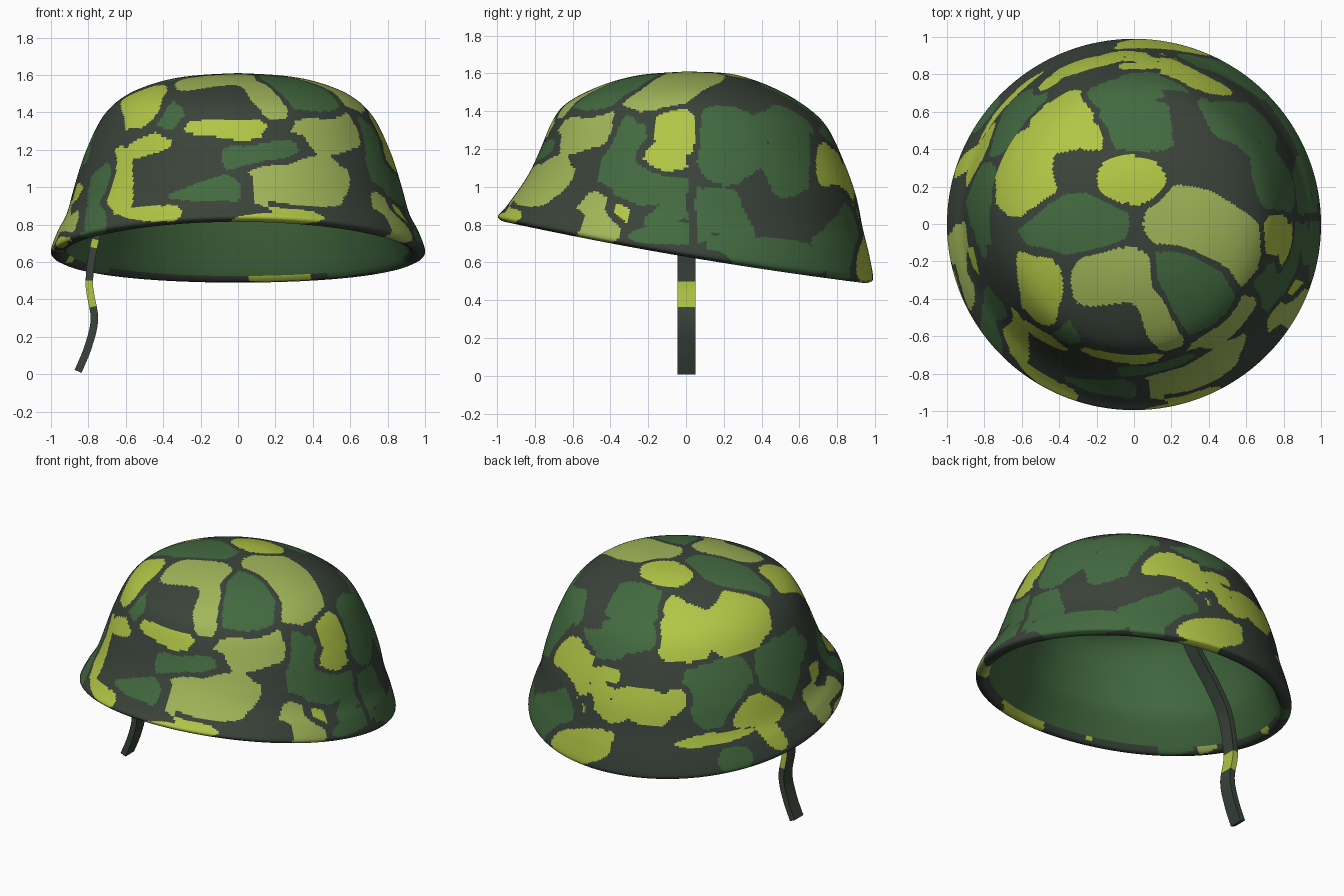
import bpy, bmesh, math
from mathutils import Vector, noise

if "Cube" in bpy.data.objects:
    bpy.data.objects.remove(bpy.data.objects["Cube"])

# --- flat colours
COLOURS = [("dark_green", (.042, .056, .042)), ("mid_green", (.056, .145, .052)),
           ("lime", (.44, .56, .06)), ("olive", (.36, .47, .10))]
MATS = []
for name, c in COLOURS:
    m = bpy.data.materials.new(name)
    m.diffuse_color = (*c, 1)
    m.use_nodes = True
    m.node_tree.nodes["Principled BSDF"].inputs["Base Color"].default_value = m.diffuse_color
    MATS.append(m)
D, G, L, O = 0, 1, 2, 3

# --- camouflage patches: ellipses laid on from several directions
BLOBS = []


def patches(direction, limit, rows):
    """rows: u, v, radius u, radius v, turn in degrees, colour"""
    v = Vector(direction).normalized()
    r = (-v).cross(Vector((0, 0, 1))).normalized()
    up = v.cross(r)
    for a, b, ra, rb, deg, col in rows:
        c, s = math.cos(math.radians(deg)), math.sin(math.radians(deg))
        au, av = r * c + up * s, up * c - r * s
        BLOBS.append((v, limit, au, av, a * c + b * s, b * c - a * s, ra, rb, min(ra, rb), col))


patches((0, -1, 0), .15, [  # front
    (-.5, 1.44, .12, .09, 20, L), (.06, 1.54, .22, .035, -8, O), (.18, 1.43, .06, .09, 20, O),
    (.38, 1.47, .15, .1, -20, G), (-.37, 1.38, .08, .11, 0, G), (-.02, 1.31, .25, .05, 0, L),
    (.47, 1.27, .17, .09, 0, O), (-.47, 1.22, .12, .07, 30, L), (-.64, 1.03, .08, .17, -10, L),
    (.32, 1.02, .28, .13, 0, O), (.2, 1.2, .25, .08, 10, G), (-.1, .98, .24, .08, 10, G),
    (-.38, .86, .25, .04, 0, L), (.2, .84, .22, .04, 5, L), (.85, .88, .1, .09, -40, L),
    (.74, 1.2, .05, .19, 10, G), (-.78, .86, .09, .12, 0, G), (-.88, .92, .05, .1, -20, L),
    (-.95, .7, .06, .06, 0, L), (-.23, .86, .1, .05, 0, G), (-.35, 1.1, .2, .1, 0, D),
    (-.75, 1.27, .08, .17, -15, D), (.64, .93, .06, .16, 0, D), (-.1, 1.46, .2, .08, 0, D),
    ])
patches((1, 0, 0), .15, [  # right side
    (-.14, 1.5, .23, .09, 15, O), (-.45, 1.46, .2, .05, 38, G), (-.52, 1.3, .19, .1, 20, O),
    (-.75, 1.03, .18, .1, 50, O), (-.93, .87, .06, .06, 0, L), (-.46, .84, .13, .15, 0, O),
    (-.22, .98, .25, .17, 0, G), (-.32, 1.25, .1, .17, 0, G), (-.13, 1.13, .12, .11, 0, L),
    (-.06, 1.29, .12, .12, 0, L), (.23, 1.22, .18, .2, 0, G), (.54, 1.15, .1, .28, 0, G),
    (.17, .87, .14, .11, 0, G), (.42, .64, .28, .08, -8, G), (.75, 1.12, .1, .11, 0, L),
    (.82, .72, .12, .17, 0, G), (.95, .64, .05, .13, 0, L), (.89, .92, .03, .14, 10, L),
    (-.1, .76, .18, .05, -5, G), (.6, 1.45, .27, .07, -20, D), (.38, .93, .06, .14, 10, D),
    (.62, .83, .1, .07, 0, D), (.03, .87, .015, .14, 0, D), (-.1, .66, .2, .02, -8, D)])
patches((0, -1e-4, 1), .42, [  # top
    (-.37, .56, .14, .2, -25, L), (-.58, .28, .19, .24, 0, L), (-.25, .49, .14, .08, -15, L),
    (-.01, .24, .17, .13, 0, L), (.0, .52, .22, .14, 0, G), (.55, .5, .23, .12, -30, G),
    (.38, -.05, .34, .21, -25, O), (-.32, .0, .27, .16, 0, G), (.32, -.32, .22, .28, 20, G),
    (-.12, -.3, .22, .16, 10, O), (.12, -.48, .12, .16, 20, O), (-.5, -.36, .11, .16, 5, L),
    (-.65, .57, .09, .2, -25, G), (.4, .33, .2, .14, 10, D), (-.12, -.54, .17, .13, 0, D),
    (-.36, .3, .1, .1, 20, D), (-.75, -.2, .1, .3, 0, D), (-.38, -.58, .12, .07, -20, G)])
E = math.radians(27)
CE, SE = math.cos(E), math.sin(E)
patches((-.6 * CE, .8 * CE, SE), .2, [  # back left
    (.03, .85, .12, .12, 0, L), (-.3, .48, .19, .11, -20, L), (-.54, .58, .1, .035, -20, L),
    (-.1, .5, .1, .07, 40, L), (-.66, .23, .16, .1, 15, L), (.1, .25, .28, .035, 12, L),
    (.47, .35, .2, .07, -50, L), (.2, .55, .15, .24, -20, G), (.56, .7, .13, .24, 0, G),
    (.88, .57, .08, .2, -10, O), (-.52, .9, .14, .12, 0, G), (-.3, .9, .15, .1, 0, G),
    (-.72, .74, .06, .13, 30, L), (-.54, .68, .1, .04, 0, L), (-.8, .48, .12, .14, 0, G),
    (.28, .13, .09, .07, 0, G), (-.2, .16, .2, .07, 0, D), (.7, .42, .05, .14, 0, D),
    (-.2, .72, .16, .07, -20, D), (-.45, 1.18, .12, .08, 20, G)])
patches((.6 * CE, .8 * CE, -SE), .2, [  # back right, from below
    (-.15, 1.37, .25, .1, 20, G), (.2, 1.37, .12, .04, -20, L), (.4, 1.3, .16, .025, -15, L),
    (.54, 1.15, .15, .03, -40, L), (.46, .95, .19, .075, 5, L), (.15, 1.09, .24, .05, 10, G),
    (-.35, .95, .22, .05, 5, G), (-.6, 1.07, .16, .07, 10, G), (-.1, 1.2, .3, .06, 10, D),
    (.33, 1.22, .16, .025, -15, G), (.05, .95, .1, .05, 0, G)])
patches((-1, 0, 0), .3, [  # left side
    (.45, 1.0, .12, .16, 20, G), (.1, 1.2, .2, .1, 0, G), (-.37, .9, .18, .1, 0, L),
    (.15, .84, .2, .1, 0, O), (-.6, 1.05, .12, .2, 0, G)])


def camo(p, n):
    """nearest patch wins, with a dark outline between different patches"""
    q = p + noise.noise_vector(p * 4.5) * .025
    best = [9, 9, 9, 9]
    for v, limit, au, av, cu, cv, ra, rb, rm, col in BLOBS:
        if n.dot(v) < limit:
            continue
        a, b = abs(q.dot(au) - cu) / ra, abs(q.dot(av) - cv) / rb
        if a > 1.7 or b > 1.7:
            continue
        d = ((a ** 2.4 + b ** 2.4) ** (1 / 2.4) - 1) * rm - (.015 if col > 1 else 0)
        if d < best[col]:
            best[col] = d
    (d1, col), (d2, _) = sorted((d, c) for c, d in enumerate(best))[:2]
    return col if d1 < (-.012 if col > 1 else .014) and d2 - d1 > .026 else 0


# --- helmet shell: three measured profiles (radius, height), rim to crown
FRONT = [(.975, .82), (.995, .845), (.955, .89), (.875, 1.0), (.82, 1.09), (.77, 1.2),
         (.70, 1.36), (.62, 1.45), (.45, 1.535), (.25, 1.59), (0, 1.61)]
SIDE = [(.98, .635), (1.0, .66), (.965, .76), (.915, .86), (.87, 1.02), (.81, 1.2),
        (.72, 1.38), (.6, 1.49), (.43, 1.56), (.25, 1.595), (0, 1.61)]
BACK = [(.97, .495), (.99, .52), (.967, .65), (.935, .78), (.9, .95), (.84, 1.12),
        (.75, 1.31), (.64, 1.42), (.47, 1.52), (.25, 1.595), (0, 1.61)]
LINER_TOP = 1.52


def full_profile(outer):
    """liner crown -> inner rim -> outer rim -> outer crown"""
    r0, z0 = outer[0]
    k = (LINER_TOP - z0) / (1.61 - z0)
    inner = [(r * .9, z0 + (z - z0) * k) for r, z in outer[3:]][::-1]
    return [Vector(p) for p in inner + [(r0 - .065, z0 + .03), (r0 - .03, z0 - .003)] + outer]


def smooth(pts, counts):
    """Catmull-Rom curve through the points"""
    out = []
    for i in range(len(pts) - 1):
        a, b, c, d = pts[max(i - 1, 0)], pts[i], pts[i + 1], pts[min(i + 2, len(pts) - 1)]
        for k in range(counts[i]):
            t = k / counts[i]
            out.append(.5 * (2 * b + (c - a) * t + (2 * a - 5 * b + 4 * c - d) * t * t
                             + (3 * b - a - 3 * c + d) * t ** 3))
    return out + [pts[-1]]


counts = [4] * 8 + [3, 3] + [4] + [13] * 9
front, side, back = (smooth(full_profile(p), counts) for p in (FRONT, SIDE, BACK))
inner_rows = 4 * 8
SEG = 400

bm = bmesh.new()
rows = []
for f, s, b in zip(front, side, back):
    row = []
    for k in range(SEG):
        ang = math.tau * k / SEG
        y = math.sin(ang)
        p = s + (b - f) * .5 * y + (b + f - 2 * s) * .5 * y * y
        row.append(bm.verts.new((max(p.x, 0) * math.cos(ang), max(p.x, 0) * y, p.y)))
    rows.append(row)
for i in range(len(rows) - 1):
    for k in range(SEG):
        j = (k + 1) % SEG
        face = bm.faces.new((rows[i][k], rows[i][j], rows[i + 1][j], rows[i + 1][k]))
        face.smooth = True
        if i < inner_rows:
            face.material_index = G
        else:
            face.normal_update()
            p, n = face.calc_center_median(), face.normal
            if n.z < 0 or n.dot(Vector((p.x, p.y, .5))) < 0:
                n = Vector((p.x, p.y, 0)).normalized()
            face.material_index = camo(p, n)
bmesh.ops.remove_doubles(bm, verts=bm.verts, dist=1e-5)
bmesh.ops.recalc_face_normals(bm, faces=bm.faces)


def add_object(name, bm):
    me = bpy.data.meshes.new(name)
    bm.to_mesh(me)
    bm.free()
    for m in MATS:
        me.materials.append(m)
    ob = bpy.data.objects.new(name, me)
    bpy.context.collection.objects.link(ob)
    return ob


add_object("helmet_shell", bm)

# --- chin strap: flat band swept along a path in the xz plane
path = smooth([Vector(p) for p in [(-.855, .015), (-.80, .15), (-.768, .3), (-.795, .5), (-.75, .76),
                                   (-.64, .95), (-.5, 1.13), (-.4, 1.32), (-.36, 1.48)]], [6] * 8)
bm = bmesh.new()
rings = []
for i, p in enumerate(path):
    t = (path[min(i + 1, len(path) - 1)] - path[max(i - 1, 0)]).normalized()
    n = Vector((t.y, -t.x)) * .02
    rings.append([bm.verts.new((p.x + n.x * a, y, p.y + n.y * a))
                  for a, y in ((1, -.045), (1, .05), (-1, .05), (-1, -.045))])
for r0, r1, p in zip(rings, rings[1:], path):
    for k in range(4):
        f = bm.faces.new((r0[k], r0[(k + 1) % 4], r1[(k + 1) % 4], r1[k]))
        f.material_index = L if k != 2 and .36 < p.y < .49 or (.64 < p.y < .7 and k == 3) else D
bm.faces.new(rings[0])
bm.faces.new(rings[-1])
bmesh.ops.recalc_face_normals(bm, faces=bm.faces)
strap = add_object("chin_strap", bm)
bpy.context.view_layer.objects.active = strap
strap.select_set(True)
bpy.ops.object.shade_smooth_by_angle(angle=math.radians(40))
